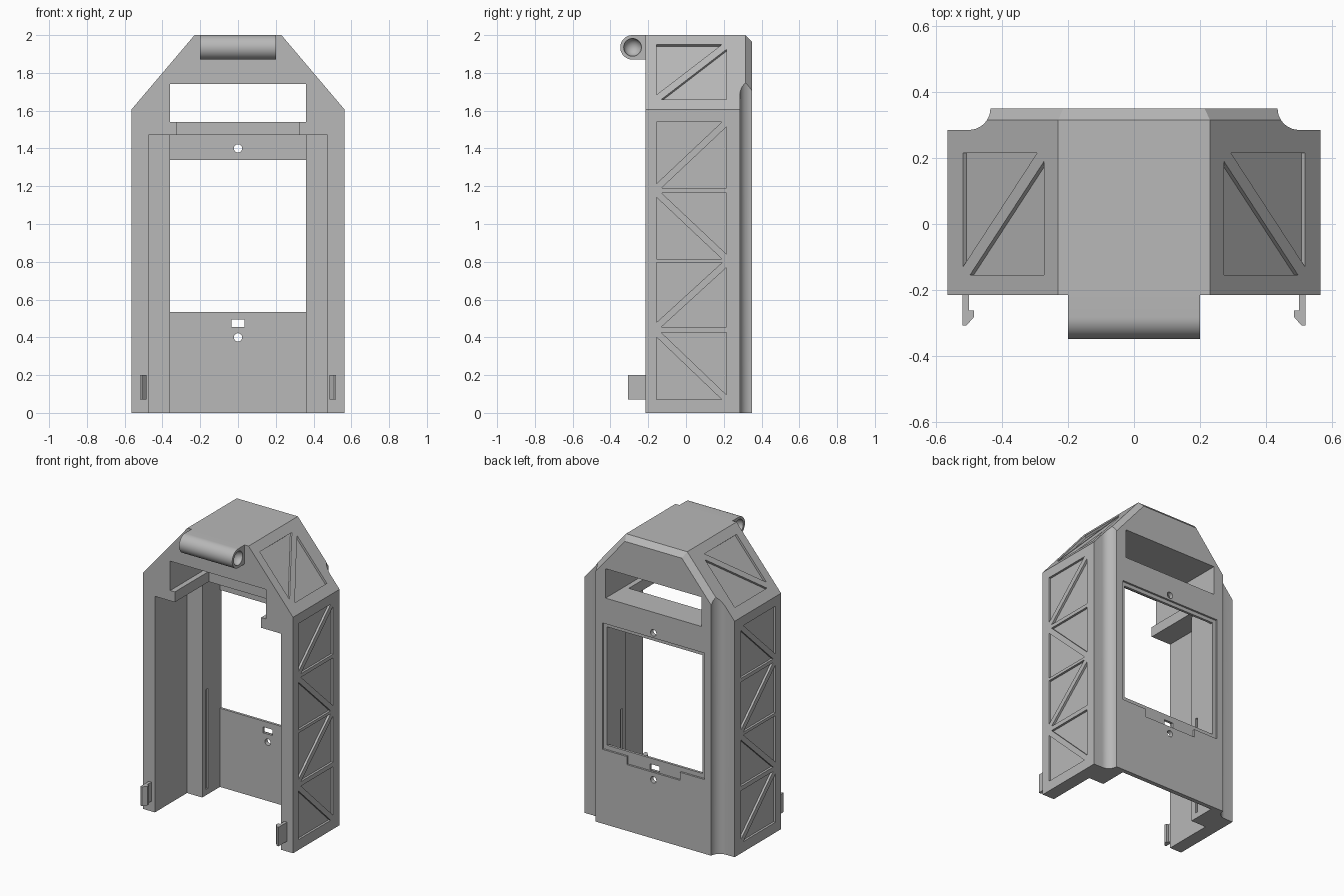
import bpy, bmesh, math
from mathutils import Vector

cube = bpy.data.objects.get("Cube")
if cube:
    bpy.data.objects.remove(cube, do_unlink=True)

grey = bpy.data.materials.new("plain grey")
grey.use_nodes = True
colour = (0.48, 0.48, 0.48, 1)
grey.diffuse_color = colour
grey.node_tree.nodes["Principled BSDF"].inputs["Base Color"].default_value = colour


def to_object(name, bm):
    bmesh.ops.recalc_face_normals(bm, faces=bm.faces)
    mesh = bpy.data.meshes.new(name)
    bm.to_mesh(mesh)
    bm.free()
    mesh.materials.append(grey)
    obj = bpy.data.objects.new(name, mesh)
    bpy.context.collection.objects.link(obj)
    return obj


def prism_mesh(points, sweep):
    bm = bmesh.new()
    face = bm.faces.new([bm.verts.new(p) for p in points])
    out = bmesh.ops.extrude_face_region(bm, geom=[face])["geom"]
    moved = [v for v in out if isinstance(v, bmesh.types.BMVert)]
    bmesh.ops.translate(bm, verts=moved, vec=Vector(sweep))
    return bm


def prism(name, points, sweep):
    return to_object(name, prism_mesh(points, sweep))


def box(name, x0, x1, y0, y1, z0, z1):
    return prism(name, [(x0, y0, z0), (x1, y0, z0), (x1, y1, z0), (x0, y1, z0)], (0, 0, z1 - z0))


def arc(cx, cy, r, start, end, steps):
    angles = [math.radians(start + (end - start) * i / steps) for i in range(steps + 1)]
    return [(cx + r * math.cos(a), cy + r * math.sin(a)) for a in angles]


def activate(obj):
    bpy.ops.object.select_all(action='DESELECT')
    obj.select_set(True)
    bpy.context.view_layer.objects.active = obj


def cut(target, cutter):
    cutter.hide_render = True
    mod = target.modifiers.new("cut", 'BOOLEAN')
    mod.operation = 'DIFFERENCE'
    mod.solver = 'EXACT'
    mod.object = cutter
    activate(target)
    bpy.ops.object.modifier_apply(modifier=mod.name)
    bpy.data.objects.remove(cutter, do_unlink=True)


FRONT, BACK, SIDE, EAVE = -0.215, 0.35, 0.565, 1.605
RIDGE = 0.23

# Body: house-shaped block with a chamfer along the back of the roof
outline = [(-SIDE, 0), (-SIDE, EAVE), (-RIDGE, 2), (RIDGE, 2), (SIDE, EAVE), (SIDE, 0)]
bm = prism_mesh([(x, FRONT, z) for x, z in outline], (0, BACK - FRONT, 0))
roof = [e for e in bm.edges if all(v.co.y > 0.3 and v.co.z > 1 for v in e.verts)]
bmesh.ops.bevel(bm, geom=roof, offset=0.035, segments=1, affect='EDGES')
body = to_object("body_shell", bm)

# Interior, upper opening, window with its stepped frame, and latch slot
for name, dims in {
    "cavity": (-0.475, 0.475, -0.3, 0.13, -0.1, 1.47),
    "rear_cavity": (-0.36, 0.36, 0.1, 0.32, -0.1, 1.47),
    "shelf_notch": (-0.325, 0.325, -0.3, 0.15, 1.4, 1.6),
    "upper_opening": (-0.36, 0.36, -0.3, 0.45, 1.54, 1.74),
    "window": (-0.36, 0.36, 0.3, 0.45, 0.535, 1.34),
    "window_frame": (-0.385, 0.385, 0.337, 0.45, 0.505, 1.365),
    "frame_tab": (-0.2, 0.2, 0.337, 0.45, 0.45, 0.55),
    "latch_slot": (-0.035, 0.035, 0.3, 0.45, 0.455, 0.495),
}.items():
    cut(body, box(name, *dims))

# Screw holes above and below the window
for z in (0.4, 1.4):
    ring = arc(0, z, 0.022, 0, 345, 23)
    cut(body, prism("screw_hole", [(x, 0.25, h) for x, h in ring], (0, 0.2, 0)))


def truss_cuts(place, normal, low, high, flip):
    """Two triangular recesses with a diagonal strut left between them."""
    a, b, gap = -0.155, 0.215, 0.025
    if flip:
        low, high = high, low
    step = math.copysign(gap, high - low)
    for tri in ([(a, high), (b - gap, high), (a, low + step)],
                [(b, low), (a + gap, low), (b, high - step)]):
        pts = [Vector(place(y, z)) + normal * 0.02 for y, z in tri]
        cut(body, prism("truss_recess", pts, normal * -0.035))


for s in (-1, 1):
    # Concave rear corners
    cove = [(s * x, y, -0.1) for x, y in
            arc(0.5, BACK, 0.065, 180, 270, 10) + [(0.7, 0.285), (0.7, 0.5), (0.435, 0.5)]]
    cut(body, prism("corner_cove", cove, (0, 0, 2.3)))

    # Narrow groove in each inner column
    xs = sorted((s * 0.34, s * 0.372))
    cut(body, box("column_groove", *xs, 0.17, 0.19, 0.04, 0.72))

    # Zigzag truss panels on the wall
    for i, (low, high) in enumerate([(0.07, 0.425), (0.455, 0.795), (0.815, 1.165), (1.19, 1.54)]):
        truss_cuts(lambda y, z: (s * SIDE, y, z), Vector((s, 0, 0)), low, high, i % 2 == 0)

    # Truss panel on the roof slope
    run, rise = SIDE - RIDGE, 2 - EAVE
    truss_cuts(lambda y, z: (s * (SIDE - (z - EAVE) * run / rise), y, z),
               Vector((s * rise, 0, run)).normalized(), 1.66, 1.95, False)

    # Front snap hooks
    hook = [(0.52, FRONT), (0.52, -0.307), (0.507, -0.307), (0.485, -0.282),
            (0.485, -0.262), (0.5, -0.262), (0.5, FRONT)]
    prism("left_snap_hook" if s > 0 else "right_snap_hook",
          [(s * x, y, 0.07) for x, y in hook], (0, 0, 0.13))

# Rounded hinge barrel with a dimple in each end
r, hy, hz = 0.065, -0.283, 1.935
profile = [(FRONT, 2)] + arc(hy, hz, r, 90, 270, 24) + [(FRONT, 2 - 2 * r)]
hinge = prism("hinge_barrel", [(-0.2, y, z) for y, z in profile], (0.4, 0, 0))
for s in (-1, 1):
    bm = bmesh.new()
    bmesh.ops.create_uvsphere(bm, u_segments=32, v_segments=16, radius=0.047)
    bmesh.ops.translate(bm, verts=bm.verts, vec=(s * 0.2, hy, hz))
    cut(hinge, to_object("hinge_dimple", bm))

for obj in (body, hinge):
    activate(obj)
    bpy.ops.object.shade_smooth_by_angle(angle=math.radians(30))
